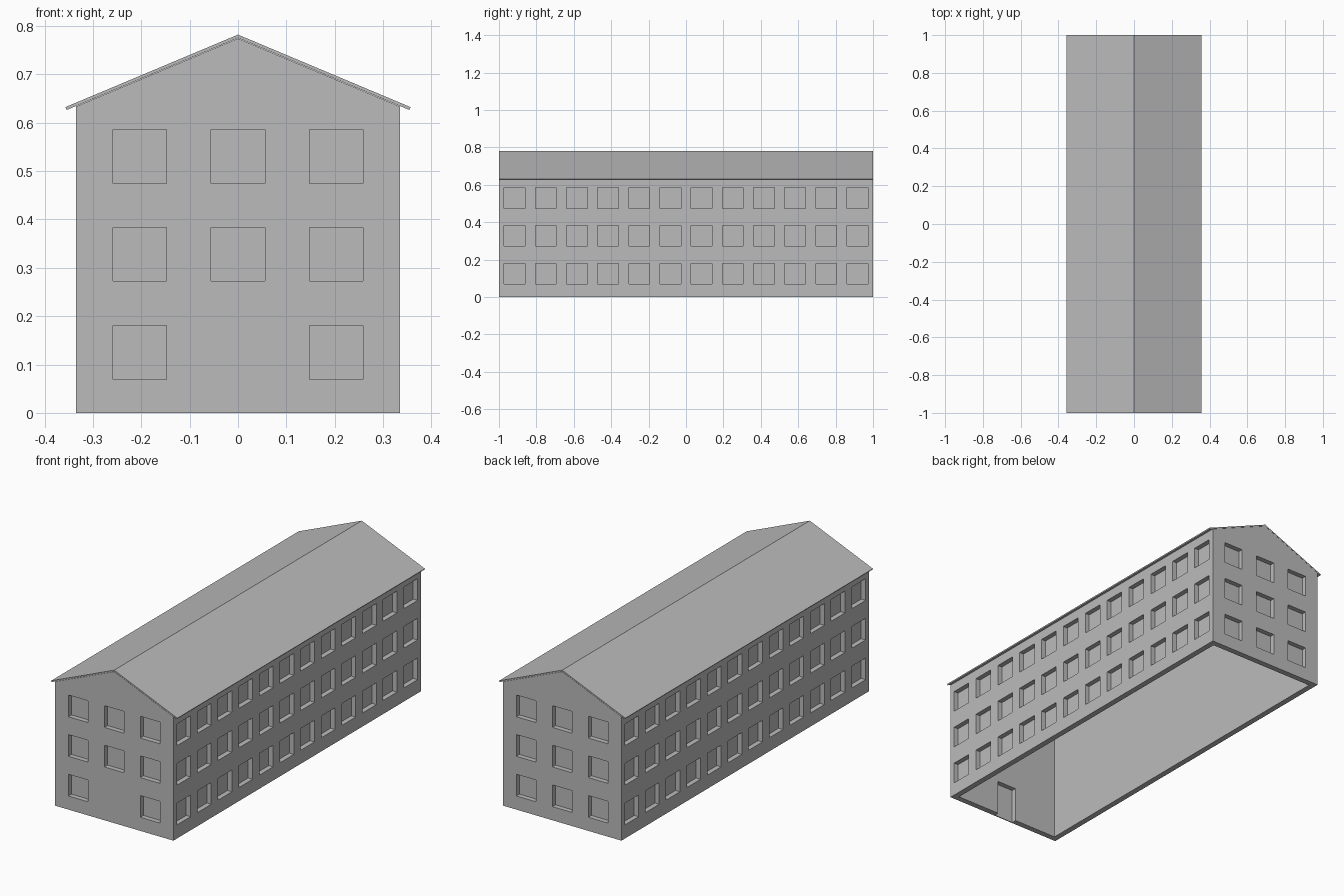
import bpy
import bmesh
from mathutils import Matrix

cube = bpy.data.objects.get("Cube")
if cube:
    bpy.data.objects.remove(cube, do_unlink=True)

HALF_X, HALF_Y = 0.335, 1.0
WALL = 0.03          # wall thickness
RECESS = 0.025       # depth of window and door recesses
RIDGE, SLOPE, EAVE_X, ROOF_T = 0.782, 0.42, 0.357, 0.007
WIN = 0.111          # window side
ROWS = [0.125, 0.328, 0.53]
GABLE_X = [-0.203, 0, 0.203]
BAYS = 12

grey = bpy.data.materials.new("plain grey")
grey.use_nodes = True
colour = (0.5, 0.5, 0.5, 1)
grey.diffuse_color = colour
grey.node_tree.nodes["Principled BSDF"].inputs["Base Color"].default_value = colour


def finish(name, bm):
    bmesh.ops.recalc_face_normals(bm, faces=bm.faces)
    mesh = bpy.data.meshes.new(name)
    bm.to_mesh(mesh)
    bm.free()
    mesh.materials.append(grey)
    obj = bpy.data.objects.new(name, mesh)
    bpy.context.collection.objects.link(obj)
    return obj


def extrude_y(name, profile, half):
    """Extrude an (x, z) outline from -half to +half along y."""
    bm = bmesh.new()
    face = bm.faces.new([bm.verts.new((x, -half, z)) for x, z in profile])
    out = bmesh.ops.extrude_face_region(bm, geom=[face])
    moved = [v for v in out["geom"] if isinstance(v, bmesh.types.BMVert)]
    bmesh.ops.translate(bm, verts=moved, vec=(0, 2 * half, 0))
    return finish(name, bm)


def add_box(bm, centre, size):
    bmesh.ops.create_cube(bm, size=1, matrix=Matrix.Translation(centre) @ Matrix.Diagonal((*size, 1)))


def cut(target, cutter):
    cutter.hide_render = True
    mod = target.modifiers.new("cut", 'BOOLEAN')
    mod.operation = 'DIFFERENCE'
    mod.solver = 'EXACT'
    mod.object = cutter
    bpy.context.view_layer.objects.active = target
    bpy.ops.object.modifier_apply(modifier=mod.name)
    bpy.data.objects.remove(cutter, do_unlink=True)


# Gabled shell, open underneath
apex = RIDGE - ROOF_T - 0.001
top = apex - SLOPE * HALF_X
walls = extrude_y("walls", [(-HALF_X, 0), (HALF_X, 0), (HALF_X, top), (0, apex), (-HALF_X, top)], HALF_Y)
ix = HALF_X - WALL
cut(walls, extrude_y("hollow", [(-ix, -0.1), (ix, -0.1), (ix, 1), (-ix, 1)], HALF_Y - WALL))

# Window recesses on all four sides
bm = bmesh.new()
for side in (-1, 1):
    for z in ROWS:
        for i in range(BAYS):
            y = -HALF_Y + (i + 0.5) * 2 * HALF_Y / BAYS
            add_box(bm, (side * HALF_X, y, z), (2 * RECESS, WIN, WIN))
        for x in GABLE_X:
            if side == -1 and x == 0 and z == ROWS[0]:
                continue    # door bay
            add_box(bm, (x, side * HALF_Y, z), (WIN, 2 * RECESS, WIN))
cut(walls, finish("window_cutters", bm))

# Door recess on the inner face of the front wall
bm = bmesh.new()
add_box(bm, (0, -HALF_Y + WALL, 0.04), (WIN, 2 * RECESS, 0.28))
cut(walls, finish("door_cutter", bm))

# Thin pitched roof with overhanging eaves
eave = RIDGE - SLOPE * EAVE_X
under_x = EAVE_X - 0.003
under_z = RIDGE - ROOF_T - SLOPE * under_x
extrude_y("roof", [(0, RIDGE), (EAVE_X, eave), (under_x, under_z), (0, RIDGE - ROOF_T),
                   (-under_x, under_z), (-EAVE_X, eave)], HALF_Y)
